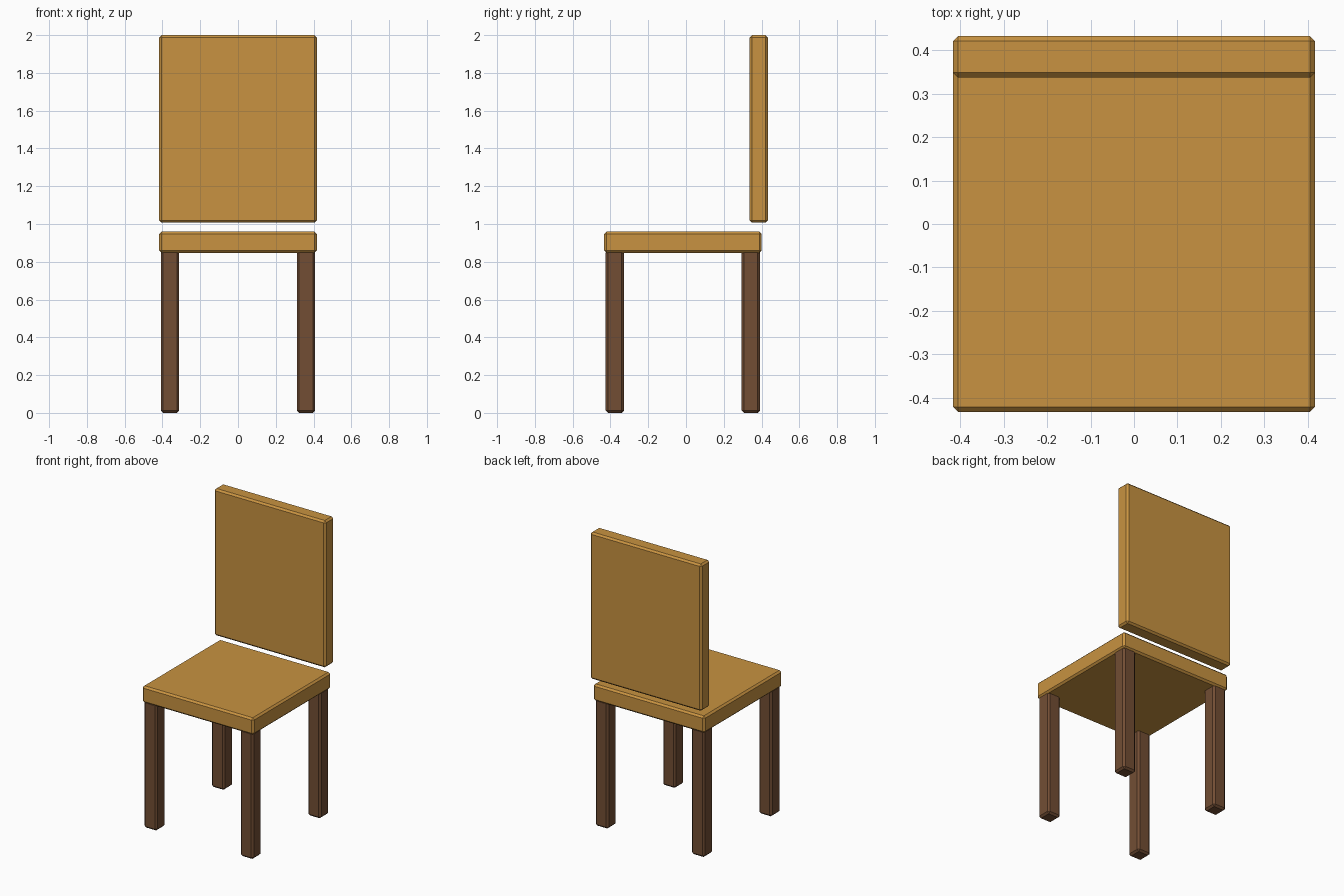
import bpy

cube = bpy.data.objects.get("Cube")
if cube:
    bpy.data.objects.remove(cube, do_unlink=True)


def make_material(name, rgb):
    mat = bpy.data.materials.new(name)
    mat.use_nodes = True
    color = (*rgb, 1.0)
    mat.diffuse_color = color
    mat.node_tree.nodes["Principled BSDF"].inputs["Base Color"].default_value = color
    return mat


def block(name, low, high, mat, bevel):
    """Chamfered box spanning two opposite corners."""
    center = [(a + b) / 2 for a, b in zip(low, high)]
    bpy.ops.mesh.primitive_cube_add(size=1, location=center)
    obj = bpy.context.object
    obj.name = name
    obj.scale = [b - a for a, b in zip(low, high)]
    bpy.ops.object.transform_apply(location=False, rotation=False, scale=True)
    obj.data.materials.append(mat)
    mod = obj.modifiers.new("Chamfer", "BEVEL")
    mod.width = bevel
    mod.segments = 1
    return obj


light_wood = make_material("light wood", (0.58, 0.29, 0.052))
dark_wood = make_material("dark wood", (0.17, 0.076, 0.034))

# Seat and floating backrest
block("seat", (-0.417, -0.433, 0.847), (0.417, 0.4, 0.96), light_wood, 0.012)
block("backrest", (-0.417, 0.337, 1.007), (0.417, 0.433, 2.0), light_wood, 0.012)

# Four legs
LEG = 0.097
for side, x in (("left", 0.36), ("right", -0.36)):
    for end, y in (("front", -0.377), ("back", 0.343)):
        block(f"{end}_{side}_leg",
              (x - LEG / 2, y - LEG / 2, 0), (x + LEG / 2, y + LEG / 2, 0.86),
              dark_wood, 0.012)
